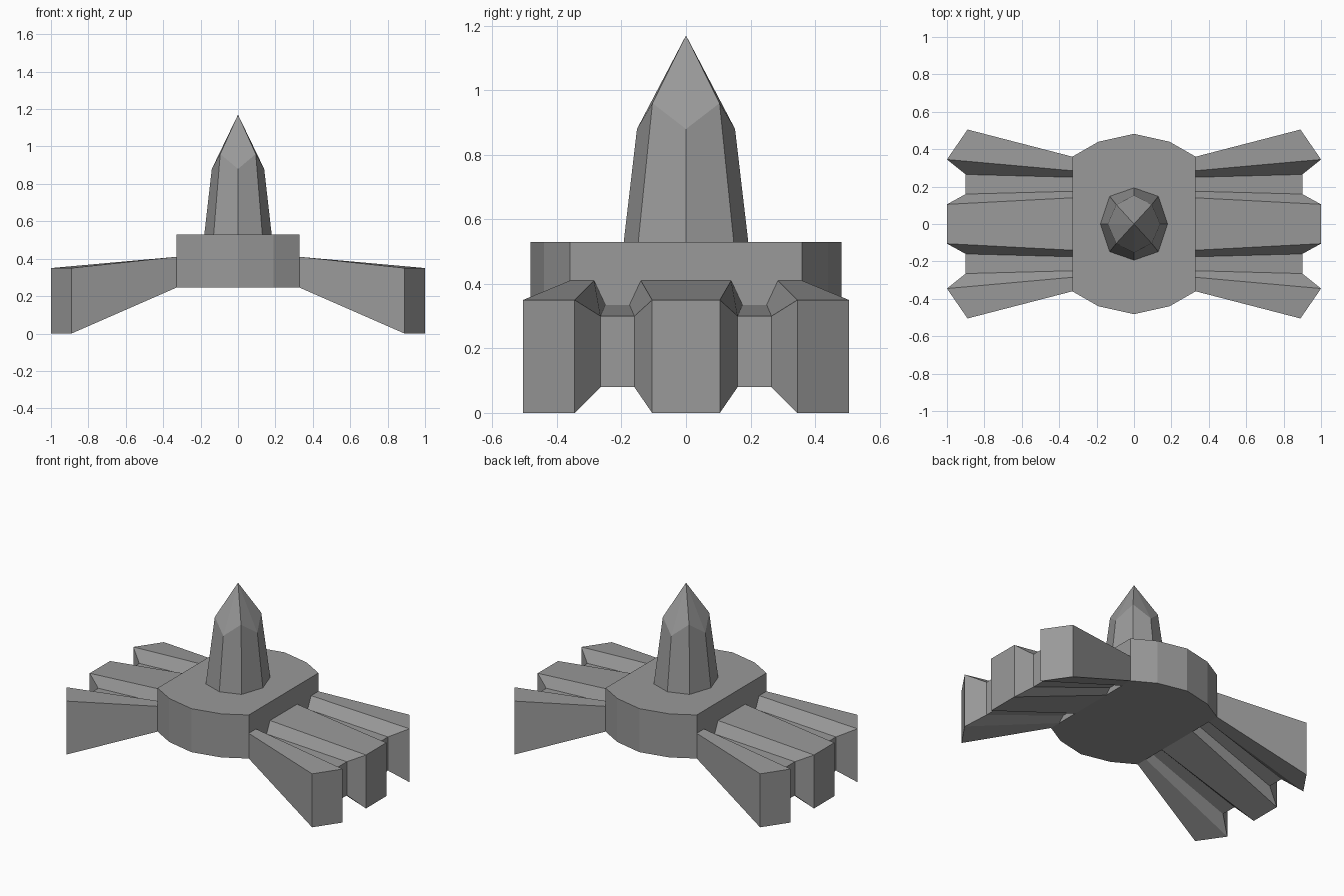
import bpy, bmesh

if "Cube" in bpy.data.objects:
    bpy.data.objects.remove(bpy.data.objects["Cube"])

grey = bpy.data.materials.new("Mid grey")
grey.use_nodes = True
colour = (0.32, 0.32, 0.32, 1)
grey.diffuse_color = colour
grey.node_tree.nodes["Principled BSDF"].inputs["Base Color"].default_value = colour


def loft(name, rings, apex=None):
    """Skin closed rings; cap the ends, or close the last ring to an apex."""
    bm = bmesh.new()
    rows = [[bm.verts.new(p) for p in ring] for ring in rings]
    n = len(rows[0])
    for low, high in zip(rows, rows[1:]):
        for i in range(n):
            j = (i + 1) % n
            bm.faces.new((low[i], low[j], high[j], high[i]))
    bm.faces.new(rows[0])
    if apex:
        tip = bm.verts.new(apex)
        for i in range(n):
            bm.faces.new((rows[-1][i], rows[-1][(i + 1) % n], tip))
    else:
        bm.faces.new(rows[-1])
    bmesh.ops.recalc_face_normals(bm, faces=bm.faces)
    mesh = bpy.data.meshes.new(name)
    bm.to_mesh(mesh)
    bm.free()
    mesh.materials.append(grey)
    obj = bpy.data.objects.new(name, mesh)
    bpy.context.collection.objects.link(obj)
    return obj


# Central hull: ten-sided slab with straight flanks
front = [(-0.33, -0.36), (-0.19, -0.44), (0, -0.482), (0.19, -0.44), (0.33, -0.36)]
outline = front + [(-x, -y) for x, y in front]
loft("hull", [[(x, y, z) for x, y in outline] for z in (0.245, 0.53)])


# Ribbed wings: half a section as (x, y, bottom, top), mirrored front to back
def wing_ring(half, side):
    section = half + [(x, -y, b, t) for x, y, b, t in reversed(half)]
    upper = [(side * x, y, t) for x, y, b, t in section]
    lower = [(side * x, y, b) for x, y, b, t in reversed(section)]
    return upper + lower


root = [(0.33, -0.36, 0.245, 0.41), (0.33, -0.285, 0.245, 0.41),
        (0.33, -0.25, 0.28, 0.335), (0.33, -0.175, 0.28, 0.335),
        (0.33, -0.14, 0.245, 0.41)]
end = [(0.89, -0.505, 0, 0.35), (1, -0.345, 0, 0.35),
       (0.9, -0.265, 0.08, 0.3), (0.9, -0.16, 0.08, 0.3),
       (1, -0.105, 0, 0.35)]
for name, side in (("left_wing", 1), ("right_wing", -1)):
    wing = loft(name, [wing_ring(root, side), wing_ring(end, side)])
    # Split the concave end caps into strips between matching top and bottom points
    bm = bmesh.new()
    bm.from_mesh(wing.data)
    caps = [f for f in bm.faces if len(f.verts) > 4]
    for cap in caps:
        v = list(cap.verts)
        n = len(v)
        start = next(i for i in range(n)
                     if (v[i].co.xy - v[i - 1].co.xy).length < 1e-4
                     and (v[i].co.xy - v[(i + 1) % n].co.xy).length > 1e-4)
        v = v[start:] + v[:start]
        bm.faces.remove(cap)
        for i in range(n // 2 - 1):
            bm.faces.new((v[i], v[i + 1], v[n - 2 - i], v[n - 1 - i]))
    bmesh.ops.recalc_face_normals(bm, faces=bm.faces)
    bm.to_mesh(wing.data)
    bm.free()


# Tower: tapered octagon with a zigzag shoulder and a pointed tip
def octagon(rx, ry, dx, dy, z_main, z_diag):
    return [(rx, 0, z_main), (dx, dy, z_diag), (0, ry, z_main), (-dx, dy, z_diag),
            (-rx, 0, z_main), (-dx, -dy, z_diag), (0, -ry, z_main), (dx, -dy, z_diag)]


loft("tower", [octagon(0.18, 0.193, 0.13, 0.148, 0.53, 0.53),
               octagon(0.14, 0.152, 0.095, 0.104, 0.88, 0.96)], apex=(0, 0, 1.17))
